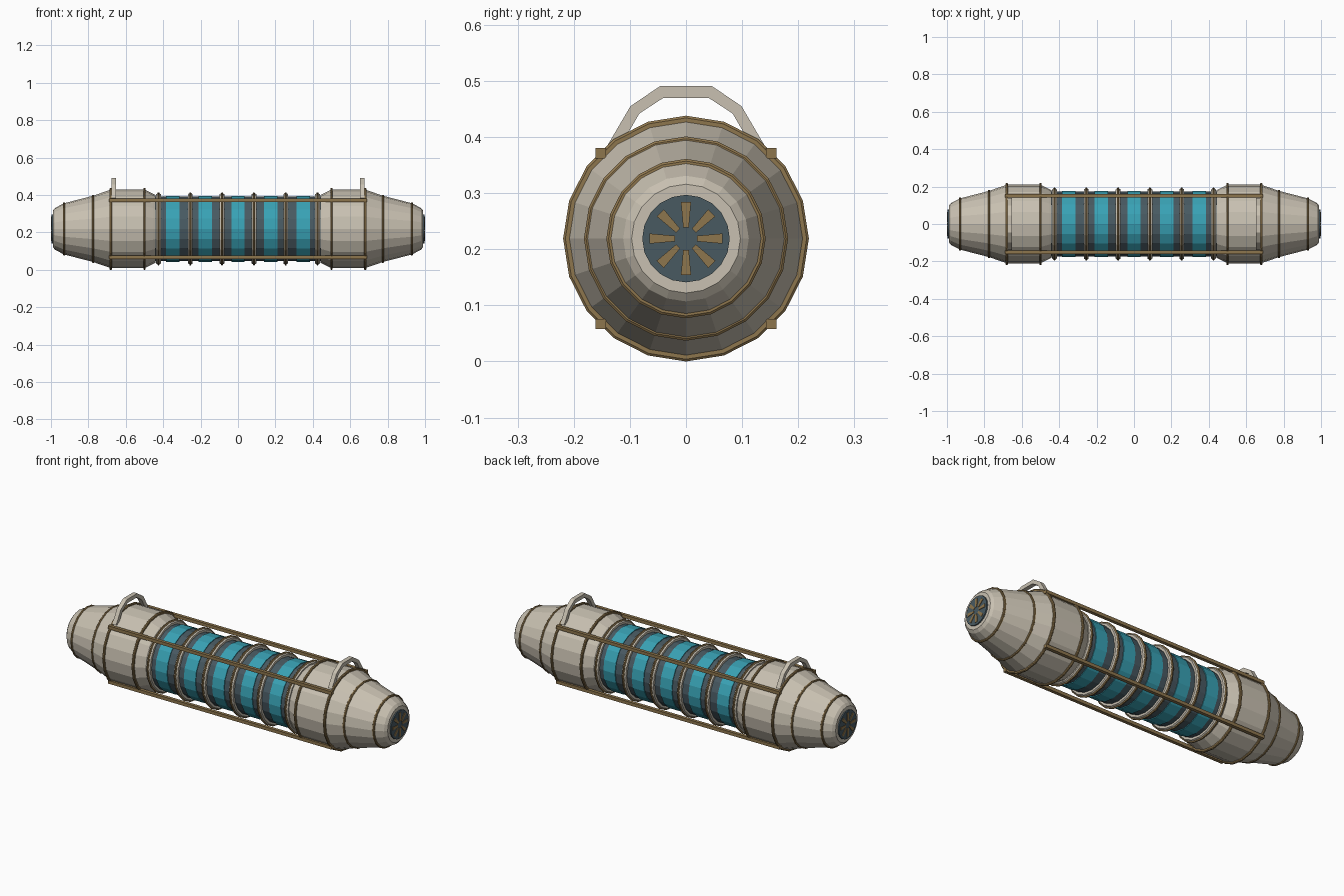
import bpy, bmesh, math
from mathutils import Vector

if "Cube" in bpy.data.objects:
    bpy.data.objects.remove(bpy.data.objects["Cube"])

CZ = 0.219   # height of the long axis
N = 20       # sides of every round part

def material(name, rgb):
    m = bpy.data.materials.new(name)
    m.diffuse_color = (*rgb, 1)
    m.use_nodes = True
    m.node_tree.nodes["Principled BSDF"].inputs["Base Color"].default_value = m.diffuse_color
    return m

BEIGE = material("warm_beige", (0.58, 0.53, 0.44))
BRONZE = material("bronze", (0.27, 0.18, 0.075))
SLATE = material("dark_slate", (0.065, 0.10, 0.12))
TEAL = material("teal_glow", (0.04, 0.36, 0.46))

def finish(name, bm, mat):
    bmesh.ops.recalc_face_normals(bm, faces=bm.faces)
    me = bpy.data.meshes.new(name)
    bm.to_mesh(me)
    bm.free()
    me.materials.append(mat)
    ob = bpy.data.objects.new(name, me)
    bpy.context.collection.objects.link(ob)
    return ob

def lathe(name, profile, mat):
    """Capped solid of revolution about the long axis from (x, radius) points."""
    bm = bmesh.new()
    rings = []
    for x, r in profile:
        rings.append([bm.verts.new((x, r * math.sin(2 * math.pi * i / N),
                                    CZ + r * math.cos(2 * math.pi * i / N))) for i in range(N)])
    for a, b in zip(rings, rings[1:]):
        for i in range(N):
            j = (i + 1) % N
            bm.faces.new((a[i], a[j], b[j], b[i]))
    bm.faces.new(rings[0])
    bm.faces.new(rings[-1])
    return finish(name, bm, mat)

def ring(name, x, r, w, mat):
    """Bevelled band centred at x."""
    h = w / 2
    return lathe(name, [(x - h, r - 0.012), (x - h, r - 0.004), (x - h / 2, r),
                        (x + h / 2, r), (x + h, r - 0.004), (x + h, r - 0.012)], mat)

def prism(name, outline, x0, x1, mat):
    """Extrude a (y, z) outline along x."""
    bm = bmesh.new()
    f = bm.faces.new([bm.verts.new((x0, y, z)) for y, z in outline])
    out = bmesh.ops.extrude_face_region(bm, geom=[f])
    bmesh.ops.translate(bm, vec=(x1 - x0, 0, 0),
                        verts=[v for v in out["geom"] if isinstance(v, bmesh.types.BMVert)])
    return finish(name, bm, mat)

# Central core with glowing bands
lathe("core", [(-0.47, 0.173), (0.47, 0.173)], SLATE)
for k in range(-2, 3):
    x = k * 0.175
    lathe("glow_band", [(x - 0.036, 0.177), (x + 0.036, 0.177)], TEAL)

# Ribs around the core
for k in range(6):
    x = -0.425 + 0.17 * k
    ring("rib", x, 0.189, 0.026, BEIGE)
    ring("rib_trim", x, 0.195, 0.011, BRONZE)

for s, side in ((-1, "left"), (1, "right")):
    # End shell
    shell = [(0.44, 0.180), (0.455, 0.188), (0.50, 0.210), (0.68, 0.210), (0.775, 0.177),
             (0.93, 0.137), (0.978, 0.112), (0.99, 0.097)]
    lathe(side + "_shell", [(s * x, r) for x, r in shell], BEIGE)
    # Seam rings
    for x, r in ((0.50, 0.219), (0.68, 0.219), (0.775, 0.182), (0.93, 0.142)):
        ring(side + "_seam_ring", s * x, r, 0.013, BRONZE)
    # End disc with radial blades
    lathe(side + "_end_disc", [(s * 0.98, 0.078), (s * 0.997, 0.078)], SLATE)
    for k in range(8):
        a = k * math.pi / 4
        rad = Vector((math.cos(a), math.sin(a)))
        tan = Vector((-rad.y, rad.x))
        pts = [rad * r + tan * w for r, w in ((0.02, -0.005), (0.065, -0.009),
                                              (0.065, 0.009), (0.02, 0.005))]
        prism(side + "_vent_blade", [(p.x, p.y + CZ) for p in pts], s * 0.99, s * 1.0, BRONZE)
    # Carrying handle
    outer = [(0.14, 0.385), (0.099, 0.455), (0.046, 0.491)]
    inner = [(0.122, 0.375), (0.083, 0.442), (0.040, 0.470)]
    outline = (outer + [(-y, z) for y, z in reversed(outer)]
               + [(-y, z) for y, z in inner] + list(reversed(inner)))
    prism(side + "_handle", outline, s * 0.653, s * 0.677, BEIGE)

# Four long rods joining the shells
h = 0.009
for sy in (-1, 1):
    for sz in (-1, 1):
        y, z = sy * 0.152, CZ + sz * 0.152
        prism("long_rod", [(y - h, z - h), (y + h, z - h), (y + h, z + h), (y - h, z + h)],
              -0.69, 0.69, BRONZE)
